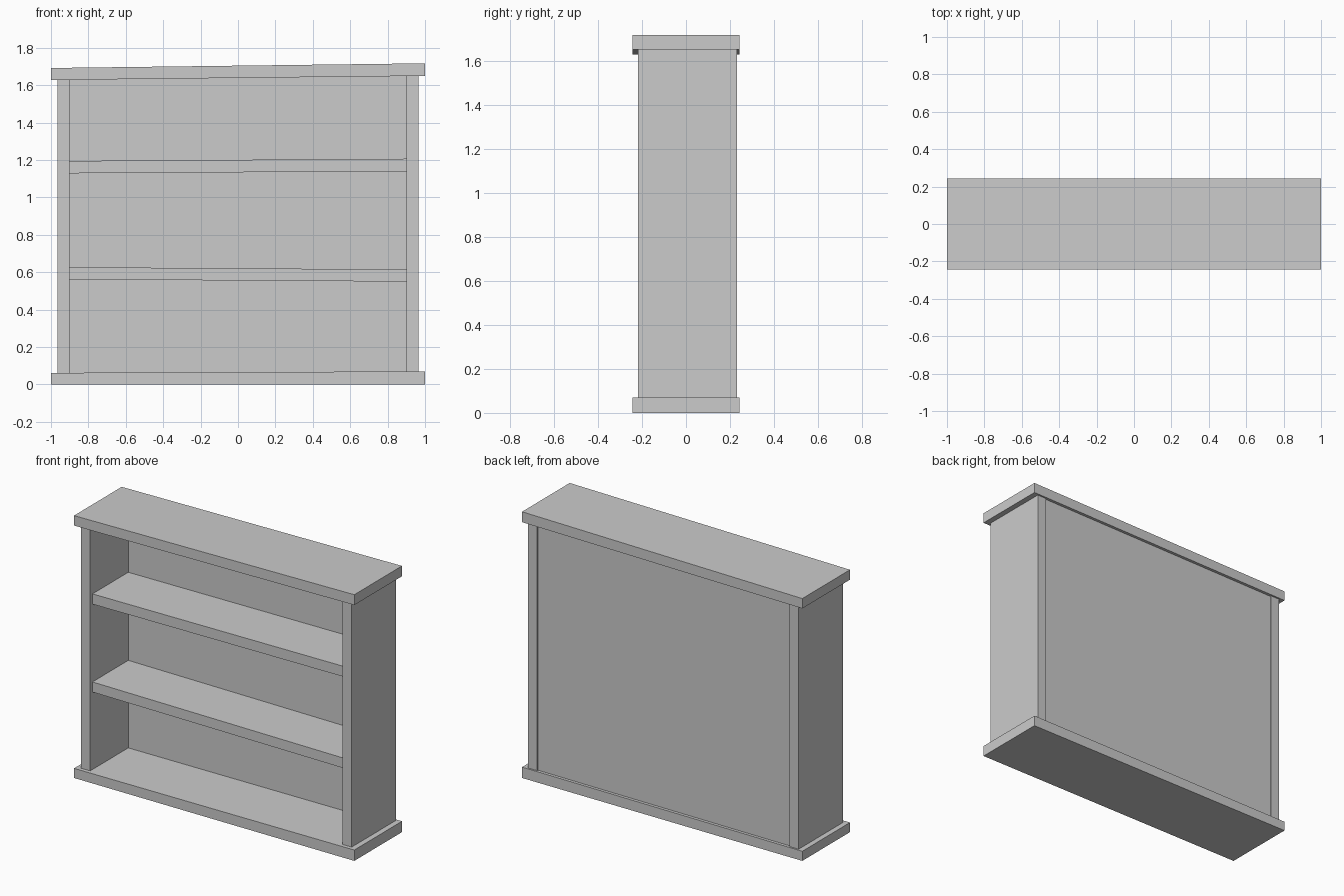
import bpy
import bmesh

if "Cube" in bpy.data.objects:
    bpy.data.objects.remove(bpy.data.objects["Cube"], do_unlink=True)

grey = bpy.data.materials.new("plain_grey")
grey.use_nodes = True
colour = (0.6, 0.6, 0.6, 1)
grey.diffuse_color = colour
grey.node_tree.nodes["Principled BSDF"].inputs["Base Color"].default_value = colour


def board(name, x, y, bottom, top):
    """Box whose bottom and top heights are given at its left and right ends."""
    bm = bmesh.new()
    bmesh.ops.create_cube(bm, size=1)
    for v in bm.verts:
        end = int(v.co.x > 0)
        z = (top if v.co.z > 0 else bottom)[end]
        v.co = (x[end], y[int(v.co.y > 0)], z)
    mesh = bpy.data.meshes.new(name)
    bm.to_mesh(mesh)
    bm.free()
    mesh.materials.append(grey)
    obj = bpy.data.objects.new(name, mesh)
    bpy.context.collection.objects.link(obj)
    return obj


# Overhanging base and slightly crooked top
full, deep = (-1, 1), (-0.243, 0.243)
board("base", full, deep, (0, 0), (0.062, 0.07))
board("top", full, deep, (1.628, 1.65), (1.692, 1.717))

# Side panels, tucked into the base and top
side_y = (-0.218, 0.232)
board("right_side", (-0.966, -0.902), side_y, (0.05, 0.05), (1.64, 1.64))
board("left_side", (0.9, 0.964), side_y, (0.05, 0.05), (1.66, 1.66))

# Back panel, set in a little from the rear edges
inner = (-0.905, 0.905)
board("back_panel", inner, (0.17, 0.224), (0.05, 0.05), (1.64, 1.66))

# Two tilted shelves, set in a little from the front edges
shelf_y = (-0.195, 0.18)
board("lower_shelf", inner, shelf_y, (0.562, 0.55), (0.627, 0.615))
board("upper_shelf", inner, shelf_y, (1.129, 1.14), (1.195, 1.207))
